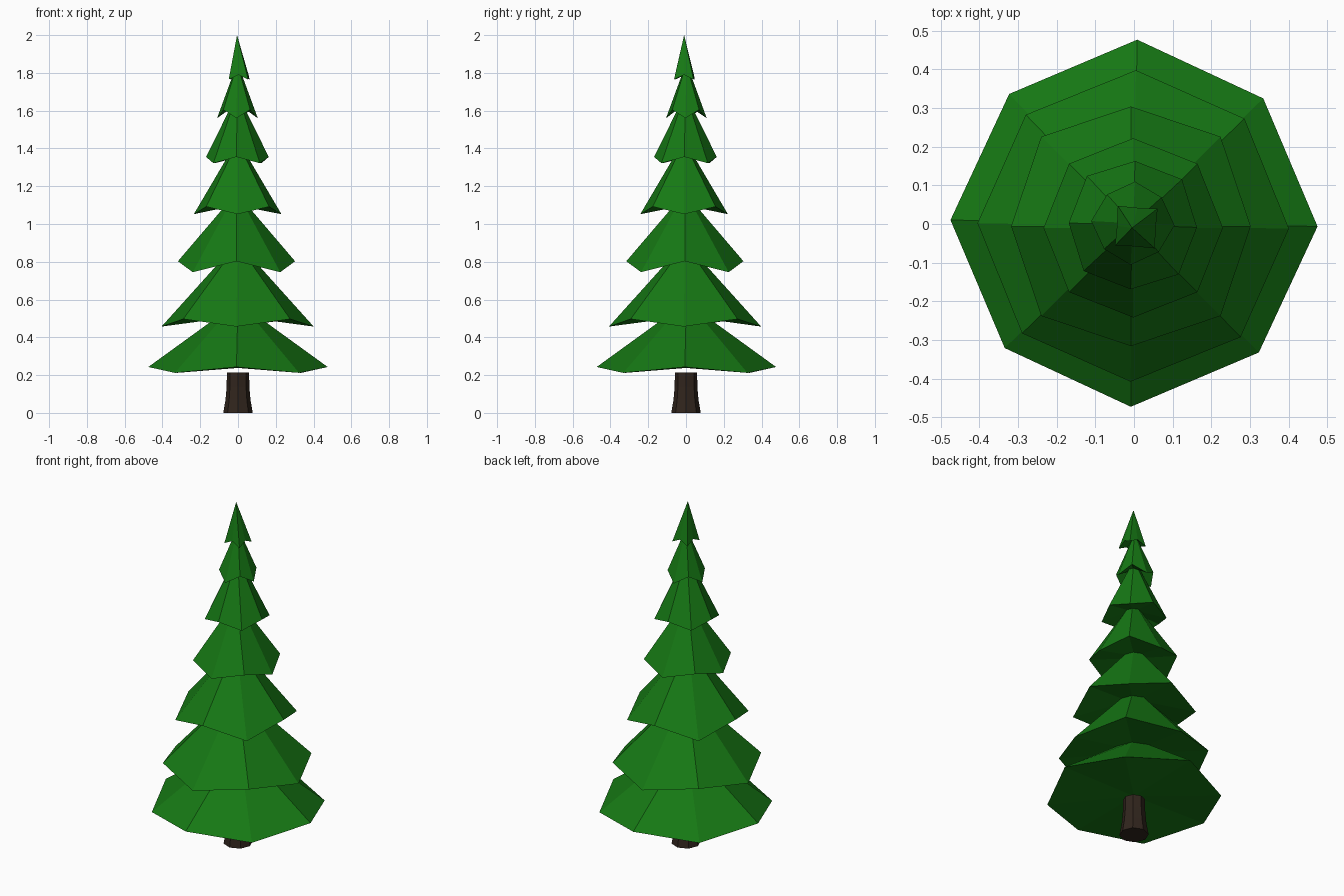
import bpy, bmesh
from math import sin, cos, pi, radians

if "Cube" in bpy.data.objects:
    bpy.data.objects.remove(bpy.data.objects["Cube"])

SIDES = 8


def material(name, color):
    m = bpy.data.materials.new(name)
    m.diffuse_color = (*color, 1)
    m.use_nodes = True
    m.node_tree.nodes["Principled BSDF"].inputs["Base Color"].default_value = m.diffuse_color
    return m


def ring(bm, r_axis, z_axis, r_diag, z_diag, shift=(0, 0), twist=0):
    """Octagonal ring whose odd (diagonal) corners have their own radius and height."""
    verts = []
    for i in range(SIDES):
        a = 2 * pi * i / SIDES + radians(twist)
        r, z = (r_diag, z_diag) if i % 2 else (r_axis, z_axis)
        verts.append(bm.verts.new((r * cos(a) + shift[0], r * sin(a) + shift[1], z)))
    return verts


def bridge(bm, a, b):
    for i in range(SIDES):
        j = (i + 1) % SIDES
        bm.faces.new((a[i], a[j], b[j], b[i]))


def fan(bm, loop, point):
    tip = bm.verts.new(point)
    for i in range(SIDES):
        bm.faces.new((loop[i], loop[(i + 1) % SIDES], tip))


def finish(bm, name, mat):
    bmesh.ops.recalc_face_normals(bm, faces=bm.faces)
    mesh = bpy.data.meshes.new(name)
    bm.to_mesh(mesh)
    bm.free()
    mesh.materials.append(mat)
    bpy.context.collection.objects.link(bpy.data.objects.new(name, mesh))


# Foliage tiers: rim (axis radius, z, diagonal radius, z), neck (radius, z), shift, twist
tiers = [
    ((0.475, 0.243, 0.465, 0.212), (0.12, 0.50), (0.000, 0.002), -1),
    ((0.403, 0.457, 0.400, 0.497), (0.085, 0.81), (-0.002, -0.005), -1),
    ((0.310, 0.803, 0.328, 0.745), (0.065, 1.09), (-0.008, -0.006), 0),
    ((0.232, 1.052, 0.235, 1.092), (0.045, 1.37), (-0.002, -0.010), 0),
    ((0.166, 1.355, 0.174, 1.322), (0.035, 1.62), (-0.003, -0.003), -2),
    ((0.108, 1.560, 0.100, 1.605), (0.020, 1.80), (-0.003, 0.002), -3),
    ((0.050, 1.790, 0.073, 1.765), None, (0.006, -0.008), -4),
]
bm = bmesh.new()
prev = None
for rim, neck, shift, twist in tiers:
    loop = ring(bm, *rim, shift, twist)
    if prev:
        bridge(bm, prev, loop)
    else:
        fan(bm, loop, (0, 0, 0.238))
    if neck:
        prev = ring(bm, *neck, *neck, shift, twist)
        bridge(bm, loop, prev)
    else:
        fan(bm, loop, (-0.005, -0.01, 2.0))
finish(bm, "foliage", material("needles", (0.008, 0.19, 0.007)))

# Flared trunk
bm = bmesh.new()
prev = None
for r, z in [(0.078, 0), (0.066, 0.07), (0.060, 0.14), (0.059, 0.215)]:
    loop = ring(bm, r, z, r, z)
    if prev:
        bridge(bm, prev, loop)
    else:
        bm.faces.new(loop)
    prev = loop
bm.faces.new(prev)
finish(bm, "trunk", material("bark", (0.03, 0.018, 0.012)))
